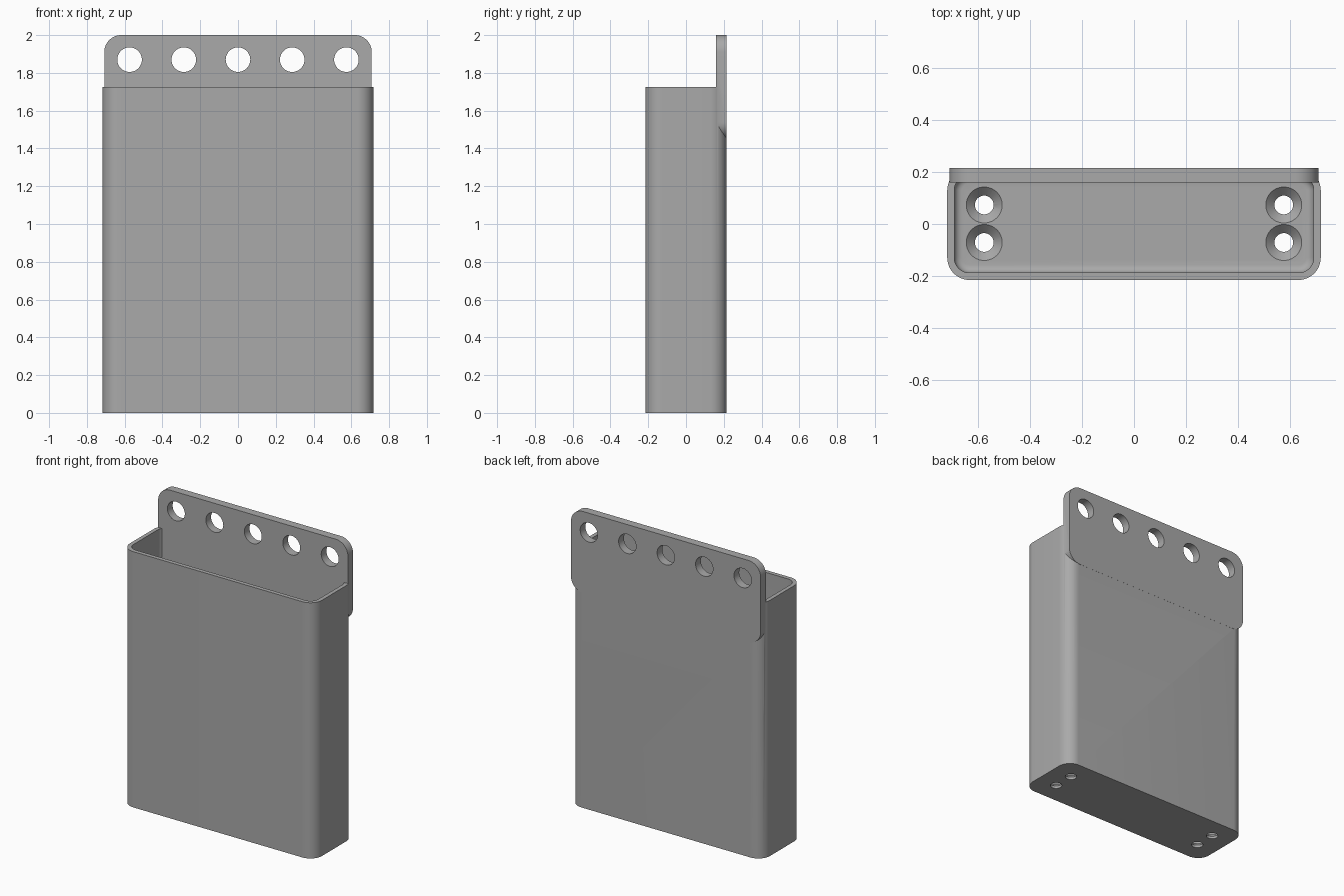
import bpy, bmesh, math
from mathutils import Matrix

default = bpy.data.objects.get("Cube")
if default:
    bpy.data.objects.remove(default, do_unlink=True)

grey = bpy.data.materials.new("plain grey")
grey.use_nodes = True
colour = (0.4, 0.4, 0.4, 1)
grey.diffuse_color = colour
grey.node_tree.nodes["Principled BSDF"].inputs["Base Color"].default_value = colour


def add_object(name, bm):
    bmesh.ops.recalc_face_normals(bm, faces=bm.faces)
    mesh = bpy.data.meshes.new(name)
    bm.to_mesh(mesh)
    bm.free()
    mesh.materials.append(grey)
    obj = bpy.data.objects.new(name, mesh)
    bpy.context.collection.objects.link(obj)
    return obj


def rounded_slab(name, half_w, half_d, radius, low, high, matrix=None, floor_fillet=0):
    """Rounded rectangle extruded from low to high along z."""
    bm = bmesh.new()
    ring = []
    steps = 12
    for i, (sx, sy) in enumerate([(1, 1), (-1, 1), (-1, -1), (1, -1)]):
        for k in range(steps + 1):
            a = math.pi / 2 * (i + k / steps)
            ring.append((sx * (half_w - radius) + radius * math.cos(a),
                         sy * (half_d - radius) + radius * math.sin(a)))
    base = bm.faces.new([bm.verts.new((x, y, low)) for x, y in ring])
    new = bmesh.ops.extrude_face_region(bm, geom=[base])["geom"]
    top = [v for v in new if isinstance(v, bmesh.types.BMVert)]
    bmesh.ops.translate(bm, vec=(0, 0, high - low), verts=top)
    if floor_fillet:
        edges = [e for e in bm.edges if all(abs(v.co.z - low) < 1e-5 for v in e.verts)]
        bmesh.ops.bevel(bm, geom=edges, offset=floor_fillet, segments=5,
                        profile=0.5, affect='EDGES')
    if matrix:
        bm.transform(matrix)
    return add_object(name, bm)


def cone(bm, matrix, r1, r2, depth):
    bmesh.ops.create_cone(bm, cap_ends=True, segments=48, radius1=r1,
                          radius2=r2, depth=depth, matrix=matrix)


def combine(target, tool, operation):
    mod = target.modifiers.new(operation.lower(), 'BOOLEAN')
    mod.operation, mod.object, mod.solver = operation, tool, 'EXACT'
    bpy.context.view_layer.objects.active = target
    bpy.ops.object.modifier_apply(modifier=mod.name)
    bpy.data.objects.remove(tool, do_unlink=True)


# Open-topped box with a filleted floor
FLOOR = 0.05
holder = rounded_slab("wall_holder", 0.717, 0.215, 0.086, 0, 1.725)
cavity = rounded_slab("cavity_cutter", 0.69, 0.187, 0.058, FLOOR, 1.9, floor_fillet=0.03)
combine(holder, cavity, 'DIFFERENCE')

# Upright mounting plate along the back
upright = Matrix.Translation((0, 0, 1.725)) @ Matrix.Rotation(math.pi / 2, 4, 'X')
plate = rounded_slab("mounting_plate", 0.708, 0.275, 0.09, -0.2155, -0.16, upright)
combine(holder, plate, 'UNION')

# Row of hanging holes
bm = bmesh.new()
for i in range(-2, 3):
    place = Matrix.Translation((i * 0.287, 0.19, 1.87)) @ Matrix.Rotation(math.pi / 2, 4, 'X')
    cone(bm, place, 0.065, 0.065, 0.2)
combine(holder, add_object("hanging_hole_cutter", bm), 'DIFFERENCE')

# Countersunk screw holes in the floor
for x in (-0.575, 0.575):
    for y in (-0.071, 0.073):
        bm = bmesh.new()
        cone(bm, Matrix.Translation((x, y, 0)), 0.036, 0.036, 0.3)
        combine(holder, add_object("screw_hole_cutter", bm), 'DIFFERENCE')
        bm = bmesh.new()
        cone(bm, Matrix.Translation((x, y, FLOOR - 0.0165)), 0.034, 0.071, 0.037)
        combine(holder, add_object("countersink_cutter", bm), 'DIFFERENCE')

# Smooth curves, crisp edges
bpy.ops.object.select_all(action='DESELECT')
holder.select_set(True)
bpy.context.view_layer.objects.active = holder
bpy.ops.object.shade_smooth_by_angle(angle=math.radians(30))
